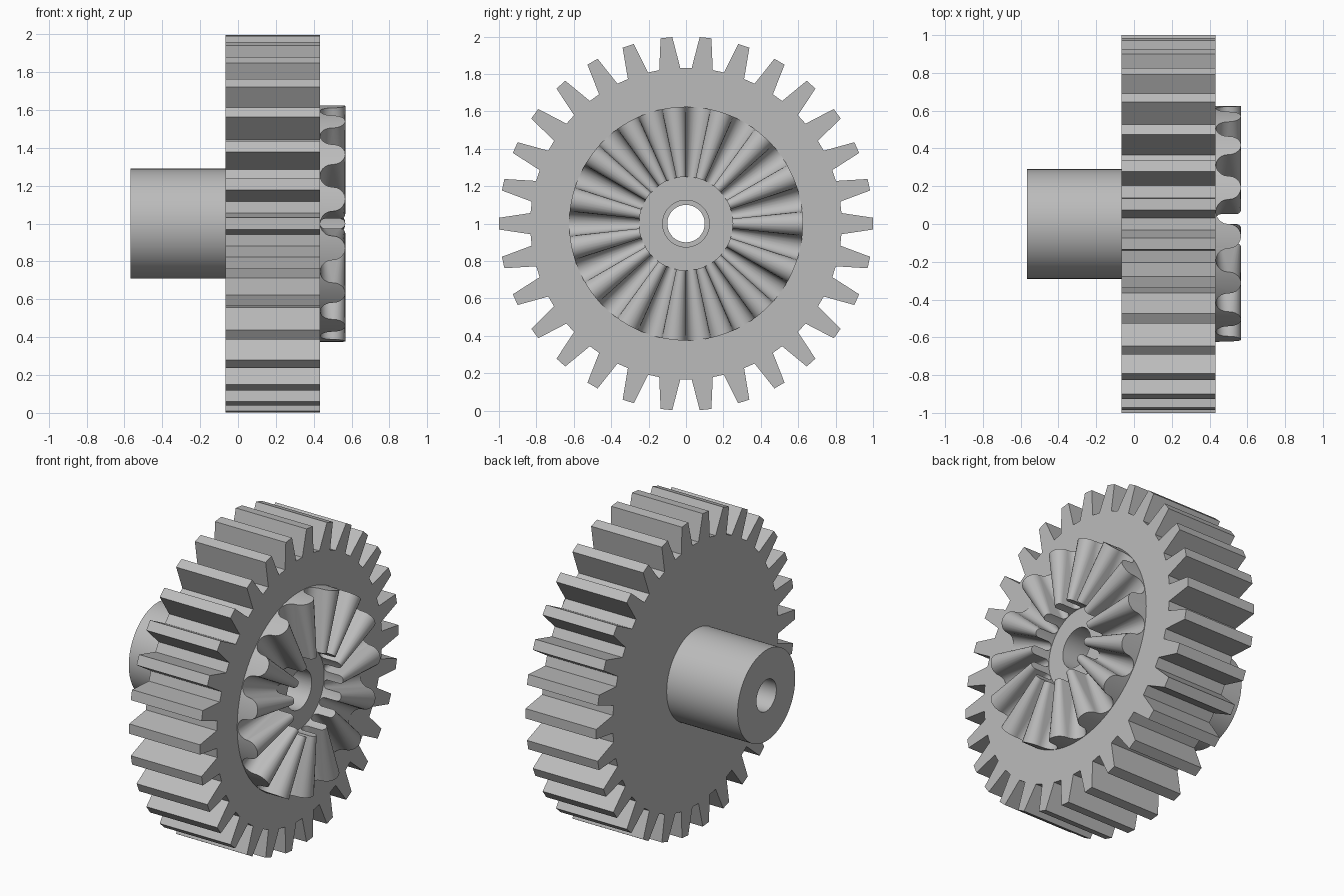
import bpy, bmesh
from math import sin, cos, pi, radians

cube = bpy.data.objects.get("Cube")
if cube:
    bpy.data.objects.remove(cube, do_unlink=True)

steel = bpy.data.materials.new("plain_grey")
steel.use_nodes = True
GREY = (0.5, 0.5, 0.5, 1)
steel.diffuse_color = GREY
steel.node_tree.nodes["Principled BSDF"].inputs["Base Color"].default_value = GREY


def ring_solid(name, loops):
    """Closed ring about the x axis; each loop is a list of (x, angle, radius)."""
    bm = bmesh.new()
    rows = [[bm.verts.new((x, r * cos(a), 1 + r * sin(a))) for x, a, r in loop]
            for loop in loops]
    n = len(rows[0])
    for i, row in enumerate(rows):
        nxt = rows[(i + 1) % len(rows)]
        for k in range(n):
            j = (k + 1) % n
            bm.faces.new((row[k], row[j], nxt[j], nxt[k]))
    bmesh.ops.recalc_face_normals(bm, faces=bm.faces)
    mesh = bpy.data.meshes.new(name)
    bm.to_mesh(mesh)
    bm.free()
    mesh.materials.append(steel)
    obj = bpy.data.objects.new(name, mesh)
    bpy.context.collection.objects.link(obj)
    bpy.ops.object.select_all(action='DESELECT')
    obj.select_set(True)
    bpy.context.view_layer.objects.active = obj
    bpy.ops.object.shade_smooth_by_angle(angle=radians(25))
    return obj


BACK, FRONT, TOP = -0.067, 0.432, 0.567

# Spur gear: straight tapered teeth around a disc with a bore
TEETH, ROOT, TIP = 30, 0.833, 1.0
outline = []
for t in range(TEETH):
    mid = 2 * pi * t / TEETH
    for half, r in ((-3.9, ROOT), (-1.8, TIP), (1.8, TIP), (3.9, ROOT)):
        outline.append((mid + radians(half), r))
bore = [(a, 0.125) for a, r in outline]
ring_solid("spur_gear", [[(x, a, r) for a, r in loop] for x, loop in
                         ((BACK, outline), (FRONT, outline), (FRONT, bore), (BACK, bore))])

# Hub with a slightly narrower bore
angles = [2 * pi * k / 96 for k in range(96)]
ring_solid("hub", [[(x, a, r) for a in angles] for x, r in
                   ((-0.567, 0.29), (BACK, 0.29), (BACK, 0.1), (-0.567, 0.1))])

# Face teeth: radial wedges with rounded crests and rounded grooves
FACE_TEETH, STEPS = 15, 10
HALF = pi / FACE_TEETH / 2


def face_profile(r):
    fillet = r * sin(HALF)
    floor = FRONT + 0.002
    points = []
    for t in range(FACE_TEETH):
        mid = 2 * pi * t / FACE_TEETH
        for s in range(STEPS + 1):
            u = pi * (s / STEPS - 0.5)
            points.append((TOP - fillet * (1 - cos(u)), mid + HALF * sin(u), r))
        for s in range(STEPS + 1):
            u = pi * (s / STEPS - 0.5)
            points.append((floor + fillet * (1 - cos(u)), mid + HALF * (2 + sin(u)), r))
    return points


outer, inner = face_profile(0.625), face_profile(0.25)


def base(loop):
    return [(FRONT - 0.02, a, r) for x, a, r in loop]


ring_solid("face_teeth", [base(outer), outer, inner, base(inner)])
